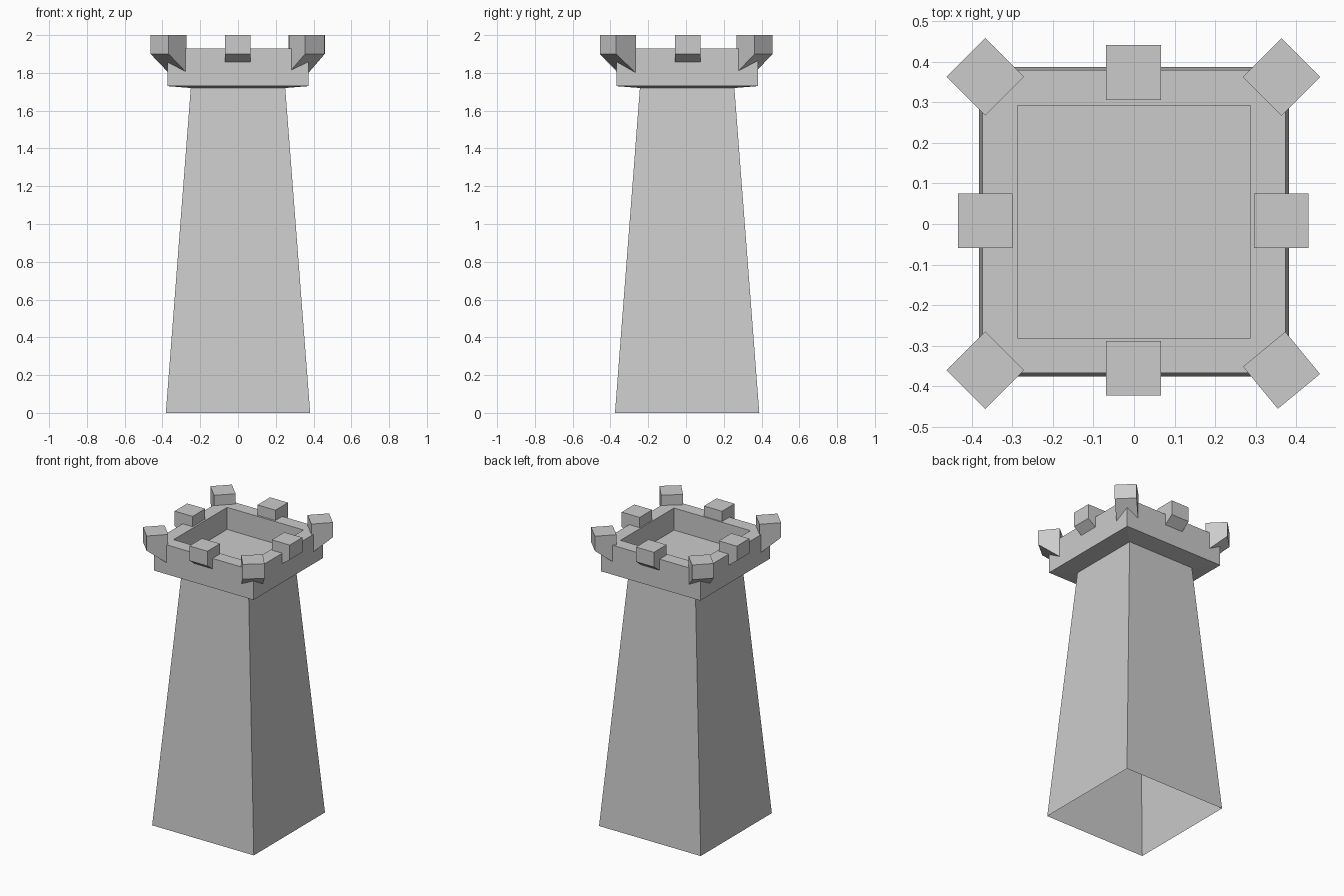
import bpy, bmesh
from math import radians
from mathutils import Matrix

if "Cube" in bpy.data.objects:
    bpy.data.objects.remove(bpy.data.objects["Cube"])

CY = 0.006  # slight offset of the tower in y


def make(name, bm):
    bmesh.ops.recalc_face_normals(bm, faces=bm.faces)
    me = bpy.data.meshes.new(name)
    bm.to_mesh(me)
    bm.free()
    ob = bpy.data.objects.new(name, me)
    bpy.context.collection.objects.link(ob)
    return ob


def square_loft(name, rings, cap_end=False):
    """Stack square rings (half width, z) and skin them."""
    bm = bmesh.new()
    loops = [[bm.verts.new((x * h, CY + y * h, z))
              for x, y in ((-1, -1), (1, -1), (1, 1), (-1, 1))] for h, z in rings]
    for a, b in zip(loops, loops[1:]):
        for i in range(4):
            j = (i + 1) % 4
            bm.faces.new((a[i], a[j], b[j], b[i]))
    if cap_end:
        bm.faces.new(loops[-1])
    return make(name, bm)


def merlon(name, x, y, angle, s=0.0675):
    """Square block whose underside slopes down towards the tower; +x is outward."""
    bm = bmesh.new()
    profile = [(s, 2.0), (s, 1.90), (-s, 1.80), (-s, 2.0)]
    face = bm.faces.new([bm.verts.new((px, -s, pz)) for px, pz in profile])
    ext = bmesh.ops.extrude_face_region(bm, geom=[face])
    verts = [v for v in ext["geom"] if isinstance(v, bmesh.types.BMVert)]
    bmesh.ops.translate(bm, verts=verts, vec=(0, 2 * s, 0))
    if not any(set(f.verts).isdisjoint(verts) for f in bm.faces):
        bm.faces.new([v for v in bm.verts if v not in verts])
    bm.transform(Matrix.Translation((x, y, 0)) @ Matrix.Rotation(radians(angle), 4, 'Z'))
    return make(name, bm)


# Tapered shaft, open underneath
square_loft("tower_shaft", [(0.382, 0), (0.25, 1.72)])

# Crown: flared underside, outer wall, rim, inner wall and sunken floor
square_loft("crown", [(0.25, 1.72), (0.374, 1.73), (0.374, 1.93),
                      (0.287, 1.93), (0.287, 1.78)], cap_end=True)

# Merlons at the middle of each side
merlon("merlon_right", 0.363, 0.008, 0)
merlon("merlon_back", -0.001, 0.374, 90)
merlon("merlon_left", -0.367, 0.008, 180)
merlon("merlon_front", -0.001, -0.356, 270)

# Merlons set diagonally on the corners
merlon("corner_merlon_back_right", 0.364, 0.363, 45)
merlon("corner_merlon_back_left", -0.367, 0.363, 135)
merlon("corner_merlon_front_left", -0.367, -0.361, 225)
merlon("corner_merlon_front_right", 0.364, -0.361, 309.5)
